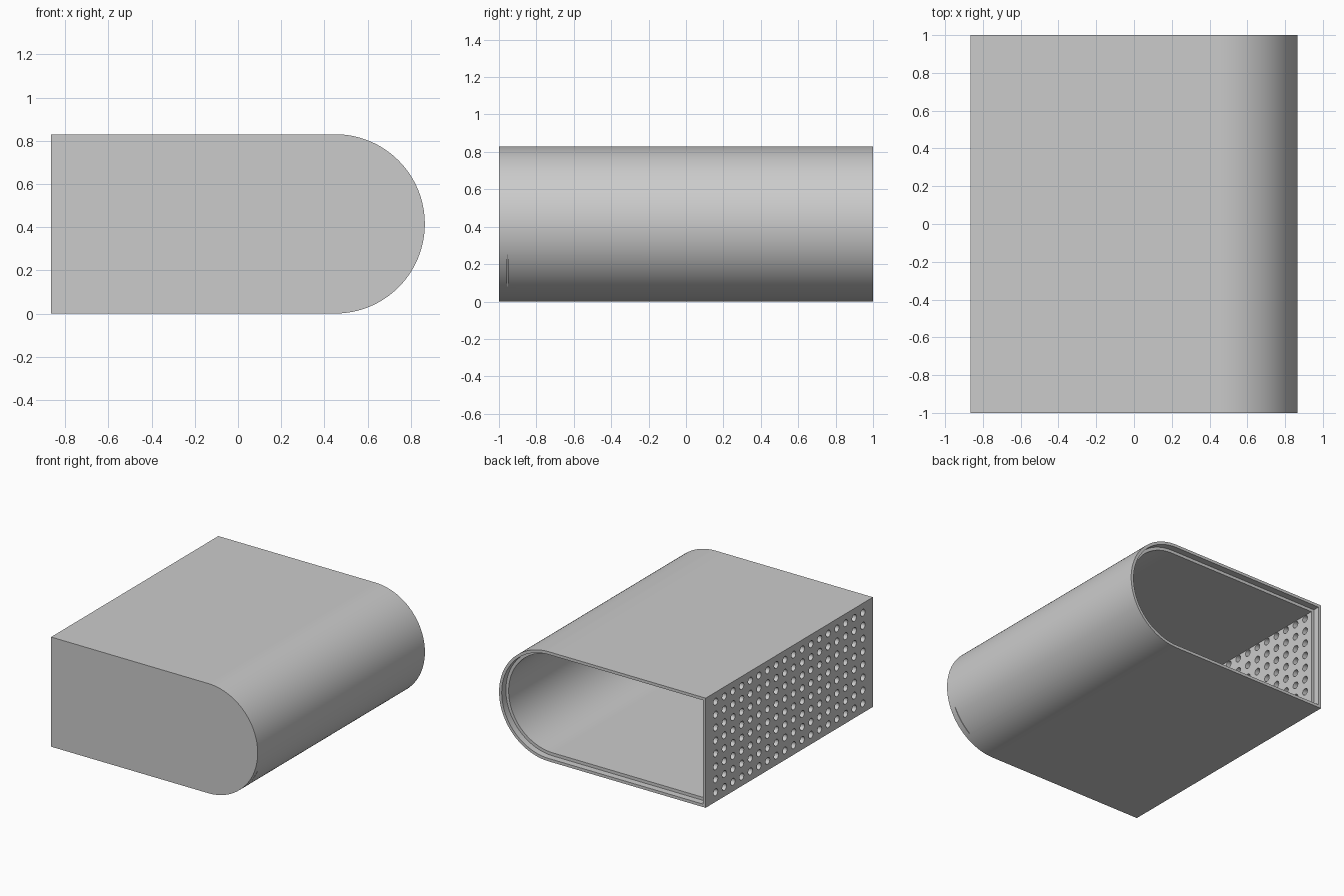
import bpy
import bmesh
import math
from mathutils import Matrix, Vector

if "Cube" in bpy.data.objects:
    bpy.data.objects.remove(bpy.data.objects["Cube"], do_unlink=True)

HALF_X, HEIGHT, WALL, LIP = 0.865, 0.83, 0.045, 0.022
RADIUS = HEIGHT / 2
ARC_X = HALF_X - RADIUS

grey = bpy.data.materials.new("plain grey")
grey.use_nodes = True
colour = (0.6, 0.6, 0.6, 1)
grey.diffuse_color = colour
grey.node_tree.nodes["Principled BSDF"].inputs["Base Color"].default_value = colour


def profile(inset, y, steps=64):
    """D-shaped outline, shrunk by inset, square at -x and round at +x."""
    pts = [(-HALF_X + inset, y, HEIGHT - inset), (-HALF_X + inset, y, inset)]
    for i in range(steps + 1):
        a = math.pi * (i / steps - 0.5)
        r = RADIUS - inset
        pts.append((ARC_X + r * math.cos(a), y, RADIUS + r * math.sin(a)))
    return pts


def to_object(bm, name):
    bmesh.ops.recalc_face_normals(bm, faces=bm.faces)
    mesh = bpy.data.meshes.new(name)
    bm.to_mesh(mesh)
    bm.free()
    mesh.materials.append(grey)
    obj = bpy.data.objects.new(name, mesh)
    bpy.context.collection.objects.link(obj)
    return obj


# Housing: closed front, outer skin, back lip, rebate, cavity, inner front
sections = [(0, -1), (0, 1), (LIP, 1), (LIP, 0.95), (WALL, 0.95), (WALL, -0.955)]
bm = bmesh.new()
rings = [[bm.verts.new(p) for p in profile(*s)] for s in sections]
for a, b in zip(rings, rings[1:]):
    for i in range(len(a)):
        j = (i + 1) % len(a)
        bm.faces.new((a[i], a[j], b[j], b[i]))
bm.faces.new(rings[0])
bm.faces.new(rings[-1])
housing = to_object(bm, "housing")

# Cutter: grid of vent holes through the flat side, and a short side groove
bm = bmesh.new()
COLS, ROWS = 18, 8
turn = Matrix.Rotation(math.pi / 2, 4, "Y")
for c in range(COLS):
    for r in range(ROWS):
        y = (c - (COLS - 1) / 2) * 0.1036
        z = RADIUS + (r - (ROWS - 1) / 2) * 0.098
        bmesh.ops.create_cone(
            bm, cap_ends=True, segments=16, radius1=0.026, radius2=0.026, depth=0.16,
            matrix=Matrix.Translation((-HALF_X, y, z)) @ turn)
tilt = math.radians(38.6)
centre = Vector((ARC_X, -0.955, RADIUS)) + 0.42 * Vector((math.cos(tilt), 0, -math.sin(tilt)))
bmesh.ops.create_cube(
    bm, size=1,
    matrix=Matrix.Translation(centre) @ Matrix.Rotation(tilt, 4, "Y")
    @ Matrix.Diagonal((0.04, 0.004, 0.218, 1)))
cutter = to_object(bm, "vent_cutter")
cutter.hide_render = True

# Apply the cut and drop the cutter
cut = housing.modifiers.new("vents", "BOOLEAN")
cut.operation = "DIFFERENCE"
cut.solver = "EXACT"
cut.object = cutter
bpy.ops.object.select_all(action="DESELECT")
housing.select_set(True)
bpy.context.view_layer.objects.active = housing
bpy.ops.object.modifier_apply(modifier=cut.name)
bpy.data.objects.remove(cutter, do_unlink=True)
bpy.ops.object.shade_smooth_by_angle(angle=math.radians(30))
